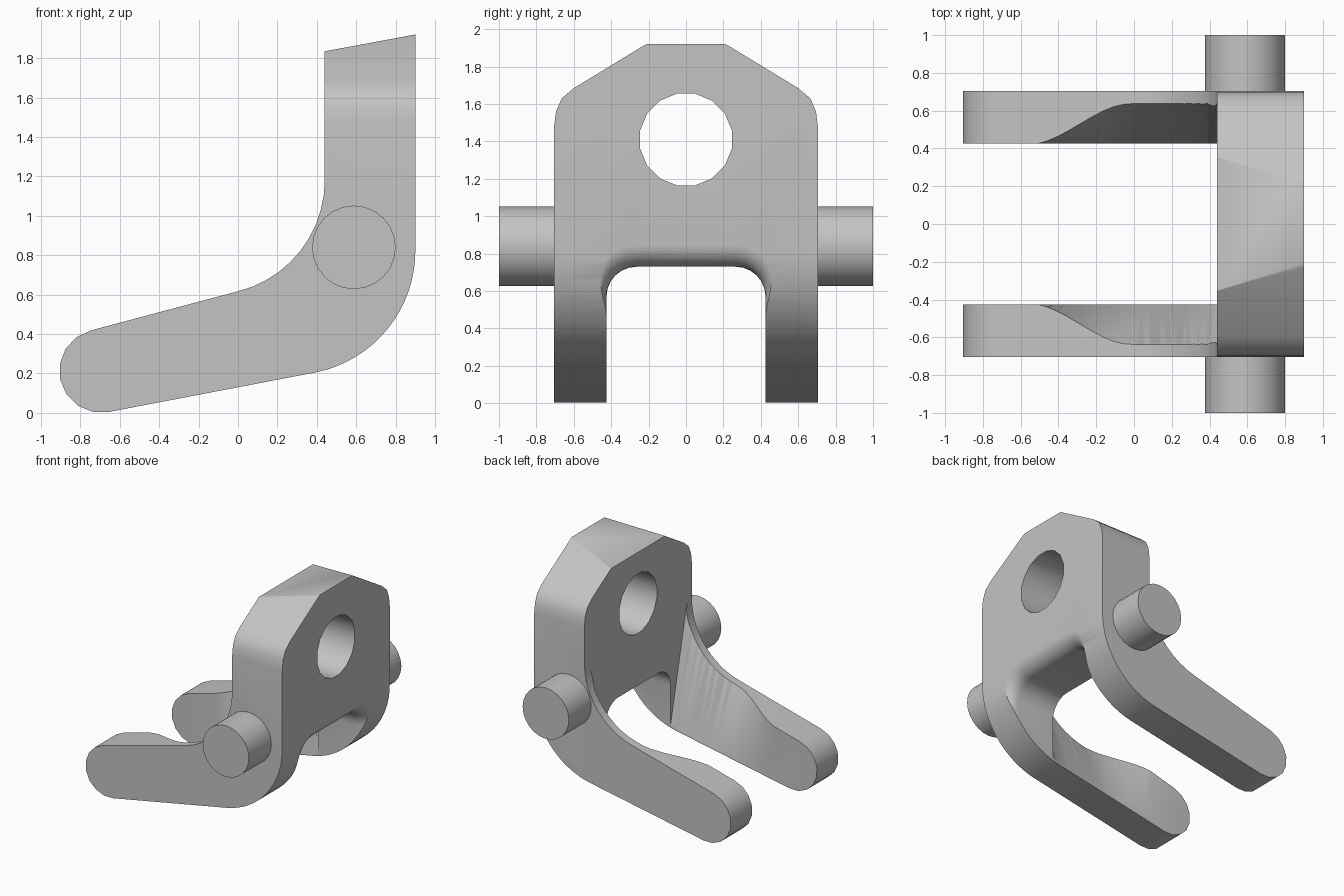
import bpy, bmesh, math

if "Cube" in bpy.data.objects:
    bpy.data.objects.remove(bpy.data.objects["Cube"], do_unlink=True)

metal = bpy.data.materials.new("light_grey_metal")
metal.use_nodes = True
GREY = (0.55, 0.55, 0.55, 1)
metal.diffuse_color = GREY
metal.node_tree.nodes["Principled BSDF"].inputs["Base Color"].default_value = GREY


def loft(name, rings):
    """Skin a closed solid through rings with equal point counts."""
    bm = bmesh.new()
    rows = [[bm.verts.new(p) for p in ring] for ring in rings]
    for a, b in zip(rows, rows[1:]):
        for i in range(len(a)):
            j = (i + 1) % len(a)
            bm.faces.new((a[i], a[j], b[j], b[i]))
    bm.faces.new(rows[0])
    bm.faces.new(rows[-1])
    bmesh.ops.recalc_face_normals(bm, faces=bm.faces)
    mesh = bpy.data.meshes.new(name)
    bm.to_mesh(mesh)
    bm.free()
    mesh.materials.append(metal)
    obj = bpy.data.objects.new(name, mesh)
    bpy.context.collection.objects.link(obj)
    return obj


def arc(cx, cy, r, start, end, steps):
    angles = [math.radians(start + (end - start) * i / steps) for i in range(steps + 1)]
    return [(cx + r * math.cos(a), cy + r * math.sin(a)) for a in angles]


def along_y(points, y0, y1):
    return [[(x, y, z) for x, z in points] for y in (y0, y1)]


def along_x(points, x0, x1):
    return [[(x, y, z) for y, z in points] for x in (x0, x1)]


def mirrored(half):
    return half + [(-y, z) for y, z in reversed(half)]


def activate(obj):
    bpy.ops.object.select_all(action="DESELECT")
    obj.select_set(True)
    bpy.context.view_layer.objects.active = obj


def cut(obj, cutter, operation="DIFFERENCE"):
    activate(obj)
    mod = obj.modifiers.new("cut", "BOOLEAN")
    mod.operation, mod.object, mod.solver = operation, cutter, "EXACT"
    bpy.ops.object.modifier_apply(modifier=mod.name)
    bpy.data.objects.remove(cutter, do_unlink=True)


def smooth(obj):
    activate(obj)
    bpy.ops.object.shade_smooth_by_angle(angle=math.radians(32))


# Bent side profile: upright plate, elbow and rounded arm tip
profile = [(0.44, 1.835), (0.90, 1.92)]
profile += arc(0.27, 0.823, 0.63, 0, -79, 16)
profile += arc(-0.695, 0.213, 0.212, -79, -256, 8)
profile += arc(-0.14, 1.18, 0.58, -76, 0, 10)
bracket = loft("fork_bracket", along_y(profile, -0.8, 0.8))

# Chamfered shoulders seen from the end
shoulder = [(0.705, -0.1), (0.705, 1.48), (0.695, 1.56), (0.665, 1.63),
            (0.60, 1.685), (0.23, 1.91), (0.19, 1.93), (0.19, 2.0)]
cut(bracket, loft("shoulder_cutter", along_x(mirrored(shoulder), -1.2, 1.2)), "INTERSECT")

# Round hole in the plate
hole = arc(0, 1.41, 0.25, 11.25, 348.75, 15)
cut(bracket, loft("hole_cutter", along_x(hole, 0.2, 1.2)))


# Slot between the arms, flared to a fillet on the outer side
def slot_ring(x, grow):
    half = [(0.425 + grow, -0.2)]
    half += arc(0.265, 0.57, 0.16 + grow, 0, 90, 6)
    return [(x, y, z) for y, z in mirrored(half)]


FILLET = 0.12
rings = [slot_ring(-1.2, 0)]
for i in range(7):
    a = math.radians(15 * i)
    rings.append(slot_ring(0.781 + FILLET * math.sin(a), FILLET * (1 - math.cos(a))))
rings.append(slot_ring(1.1, FILLET))
cut(bracket, loft("slot_cutter", rings))


# Sloping scoop on the inner side of both arms
def scoop_ring(x):
    t = min(max((x + 0.56) / 0.54, 0), 1)
    width = 0.42 + 0.217 * t * t * (3 - 2 * t)
    if x < 0:
        top = 0.617 + 0.249 * x
    else:
        top = 1.18 - math.sqrt(0.58 ** 2 - (x + 0.14) ** 2)
    if x < 0.39:
        low = 0.205 + 0.194 * (x - 0.39)
    else:
        low = 0.823 - math.sqrt(0.63 ** 2 - (x - 0.27) ** 2)
    half = [(0.42, low - 0.05), (0.42, low), (width, top), (width, 1.35)]
    return [(x, y, z) for y, z in mirrored(half)]


STEPS = 20
cut(bracket, loft("scoop_cutter",
                  [scoop_ring(-0.56 + 0.9995 * i / STEPS) for i in range(STEPS + 1)]))
smooth(bracket)

# Pivot pins on the outer sides
for name, side in (("front_pin", -1), ("back_pin", 1)):
    circle = arc(0.588, 0.84, 0.212, 0, 345, 23)
    smooth(loft(name, along_y(circle, side * 0.69, side)))
